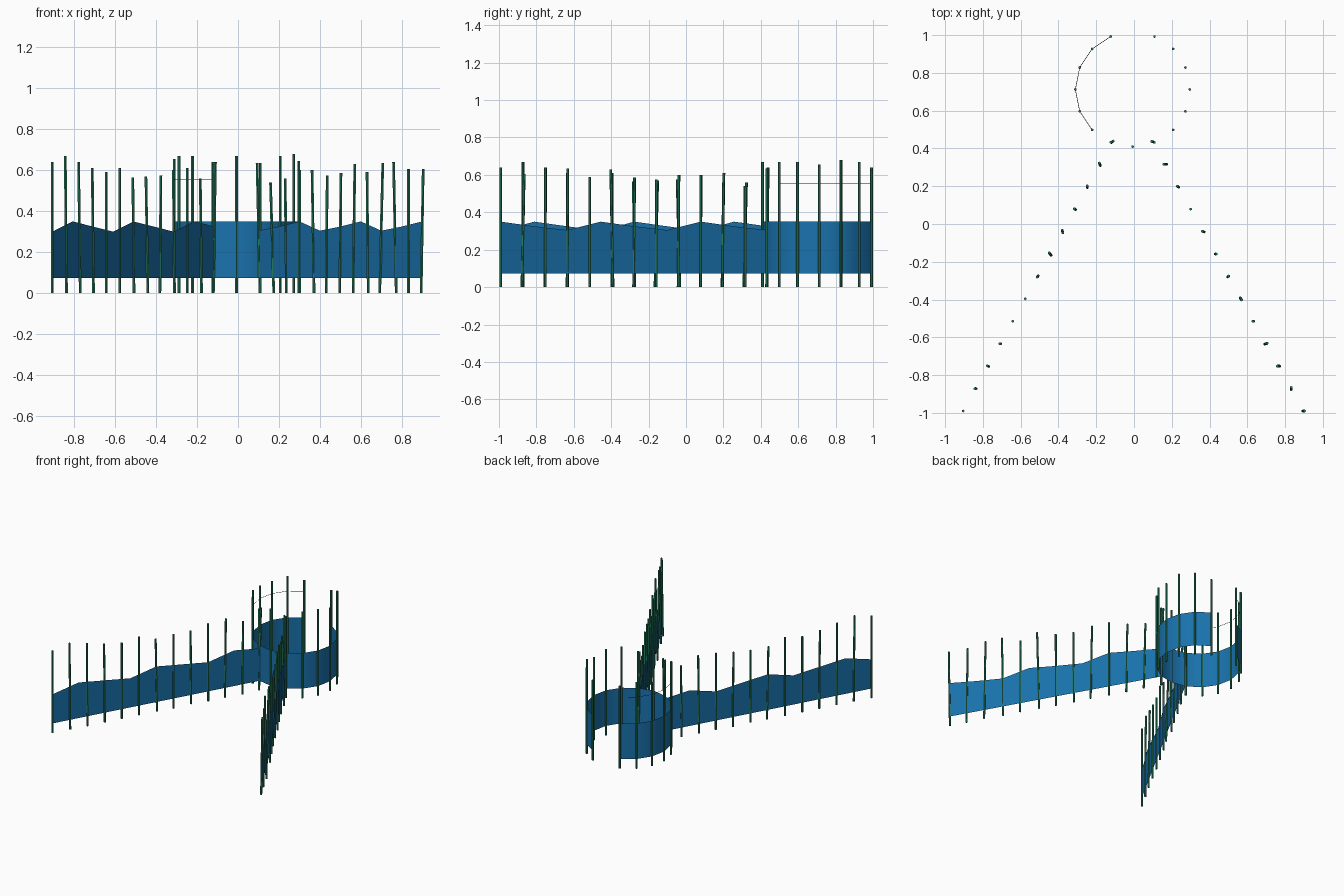
import bpy, bmesh
from math import sin, cos, radians
from mathutils import Vector

if "Cube" in bpy.data.objects:
    bpy.data.objects.remove(bpy.data.objects["Cube"])


def material(name, color):
    m = bpy.data.materials.new(name)
    m.diffuse_color = (*color, 1)
    m.use_nodes = True
    m.node_tree.nodes["Principled BSDF"].inputs["Base Color"].default_value = m.diffuse_color
    return m


GREEN = material("post green", (0.02, 0.20, 0.11))
BLUE = material("net blue", (0.01, 0.17, 0.42))
DARK = material("rope dark", (0.03, 0.05, 0.05))


def finish(name, bm, mat):
    me = bpy.data.meshes.new(name)
    bm.to_mesh(me)
    bm.free()
    me.materials.append(mat)
    ob = bpy.data.objects.new(name, me)
    bpy.context.collection.objects.link(ob)
    return ob


def post(name, x, y, height, lean=(0, 0), radius=0.0075, sides=6):
    """Slim pole on the ground, its top shifted by the lean."""
    bm = bmesh.new()
    bmesh.ops.create_cone(bm, cap_ends=True, segments=sides, radius1=radius,
                          radius2=radius, depth=height)
    for v in bm.verts:
        top = v.co.z > 0
        v.co.x += x + lean[0] * (0.5 if top else -0.5)
        v.co.y += y + lean[1] * (0.5 if top else -0.5)
        v.co.z = height if top else 0
    finish(name, bm, GREEN)


def net(name, path, tops, bottom=0.073, smooth=False):
    """Thin vertical sheet along a ground path."""
    bm = bmesh.new()
    low = [bm.verts.new((x, y, bottom)) for x, y in path]
    high = [bm.verts.new((x, y, t)) for (x, y), t in zip(path, tops)]
    for i in range(len(path) - 1):
        f = bm.faces.new((low[i], low[i + 1], high[i + 1], high[i]))
        f.smooth = smooth
    finish(name, bm, BLUE)


# round enclosure: 15 of 16 posts, open at the back
CX, CY, R = -0.0075, 0.7125, 0.303
ring = [(CX + R * cos(radians(112.5 + 22.5 * i)), CY + R * sin(radians(112.5 + 22.5 * i)))
        for i in range(15)]
ring_heights = [0.64, 0.67, 0.65, 0.655, 0.67, 0.67, 0.63, 0.67,
                0.635, 0.67, 0.67, 0.645, 0.68, 0.67, 0.625]
for i, ((x, y), h) in enumerate(zip(ring, ring_heights)):
    post(f"enclosure_post_{i}", x, y, h)
net("enclosure_net", ring, [0.35] * 15, smooth=True)

# two long leader fences with slightly leaning posts
left_heights = [0.64, 0.67, 0.64, 0.61, 0.59, 0.61, 0.565, 0.57, 0.575, 0.60, 0.61, 0.56, 0.64]
right_heights = [0.605, 0.605, 0.64, 0.635, 0.59, 0.63, 0.585, 0.575, 0.60, 0.60, 0.56, 0.54, 0.635]
left_leans = [(0, 0), (-.006, 0), (-.008, .004), (-.006, 0), (0, 0), (0, 0), (-.006, -.008),
              (-.01, .014), (.005, -.014), (-.006, .005), (0, .01), (-.006, .014), (.01, .008)]
right_leans = [(.01, 0), (0, .012), (-.013, 0), (.015, .004), (-.006, 0), (.008, -.012), (.006, .005),
               (.005, 0), (-.01, .004), (0, 0), (-.006, .006), (-.016, 0), (-.014, .005)]
fences = {
    "left": ((-0.905, -0.99), (-0.115, 0.435), left_heights, left_leans, (0.30, 0.35, 0.325)),
    "right": ((0.898, -0.99), (0.10, 0.435), right_heights, right_leans, (0.35, 0.325, 0.305)),
}
for side, (start, end, heights, leans, tops) in fences.items():
    a, b = Vector(start), Vector(end)
    for i, (h, lean) in enumerate(zip(heights, leans)):
        p = a.lerp(b, i / 12)
        post(f"{side}_fence_post_{i}", p.x, p.y, h, lean)
    net(f"{side}_fence_net", [tuple(a.lerp(b, i / 8)) for i in range(9)],
        [tops[i % 3] for i in range(9)])

# thin rope tied around the left enclosure posts
curve = bpy.data.curves.new("rope", "CURVE")
curve.dimensions = "3D"
curve.bevel_depth = 0.0015
curve.bevel_resolution = 0
spline = curve.splines.new("POLY")
spline.points.add(5)
for point, (x, y) in zip(spline.points, ring):
    point.co = (x, y, 0.555, 1)
curve.materials.append(DARK)
bpy.context.collection.objects.link(bpy.data.objects.new("rope", curve))
